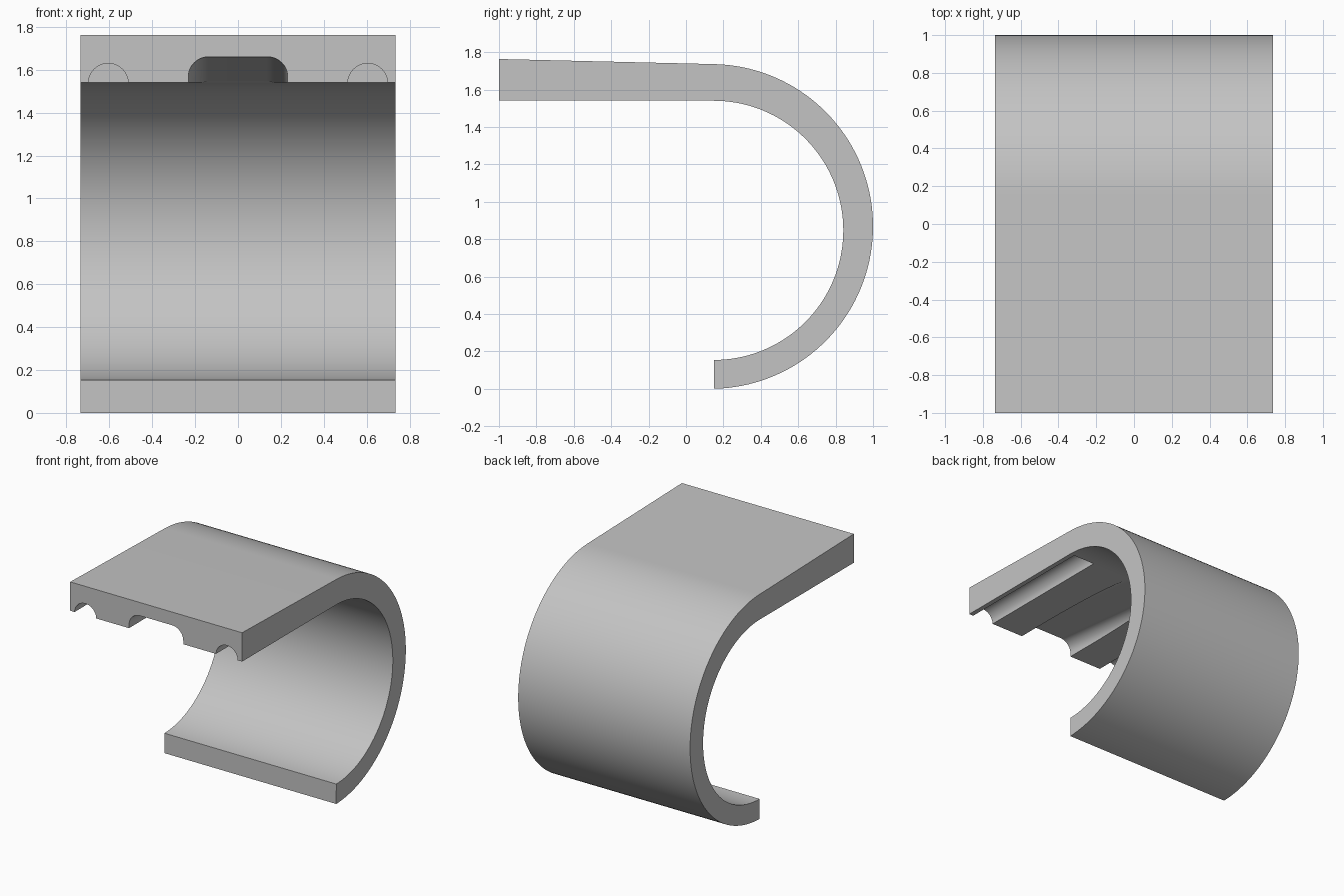
import bpy
import bmesh
from math import sin, cos, pi, radians

cube = bpy.data.objects.get("Cube")
if cube:
    bpy.data.objects.remove(cube, do_unlink=True)

grey = bpy.data.materials.new("light_grey")
grey.use_nodes = True
colour = (0.55, 0.55, 0.55, 1)
grey.diffuse_color = colour
grey.node_tree.nodes["Principled BSDF"].inputs["Base Color"].default_value = colour


def arc(cx, cy, r, start, end, steps):
    """Points on a circular arc, angles in degrees."""
    angles = [radians(start + (end - start) * i / steps) for i in range(steps + 1)]
    return [(cx + r * cos(a), cy + r * sin(a)) for a in angles]


def prism(name, outline, shift):
    """Solid made by sweeping a closed outline along a straight vector."""
    bm = bmesh.new()
    face = bm.faces.new([bm.verts.new(p) for p in outline])
    swept = bmesh.ops.extrude_face_region(bm, geom=[face])["geom"]
    verts = [v for v in swept if isinstance(v, bmesh.types.BMVert)]
    bmesh.ops.translate(bm, verts=verts, vec=shift)
    bmesh.ops.recalc_face_normals(bm, faces=bm.faces)
    mesh = bpy.data.meshes.new(name)
    bm.to_mesh(mesh)
    bm.free()
    mesh.materials.append(grey)
    obj = bpy.data.objects.new(name, mesh)
    bpy.context.collection.objects.link(obj)
    return obj


# Hook-shaped body: flat plate flowing into a curved band
HALF = 0.735
UNDER = 1.54
END = 0.15
outer = arc(0.132, 0.868, 0.868, -88.8, 88.7, 72)
inner = arc(0.148, 0.847, 0.693, 90, -89.8, 72)
section = [(-1, 1.763), (-1, UNDER)] + inner + outer
body = prism("hook_body", [(-HALF, y, z) for y, z in section], (2 * HALF, 0, 0))

# Round grooves under the plate, one near each side
cutters = []
for side, x in (("right", -0.605), ("left", 0.605)):
    ring = arc(x, UNDER - 0.003, 0.093, 0, 360, 48)[:-1]
    cutters.append(prism(side + "_groove_cutter",
                         [(px, -1.1, pz) for px, pz in ring], (0, 1.1 + END, 0)))

# Wide central groove with rounded corners, ramping out towards the curve
W, R, TOP = 0.232, 0.095, 1.661
drop = (TOP - UNDER - 0.005) / (1 + END)
lead = 0.1
shape = [(-W, 1.4), (W, 1.4)]
shape += arc(W - R, TOP - R, R, 0, 90, 16) + arc(R - W, TOP - R, R, 90, 180, 16)
length = 1 + END + lead
cutters.append(prism("centre_groove_cutter",
                     [(x, -1 - lead, z + drop * lead) for x, z in shape],
                     (0, length, -drop * length)))

# Cut the grooves
bpy.ops.object.select_all(action="DESELECT")
bpy.context.view_layer.objects.active = body
body.select_set(True)
for cutter in cutters:
    mod = body.modifiers.new("groove", "BOOLEAN")
    mod.operation = "DIFFERENCE"
    mod.solver = "EXACT"
    mod.object = cutter
    cutter.hide_render = True
    bpy.ops.object.modifier_apply(modifier=mod.name)
    bpy.data.objects.remove(cutter, do_unlink=True)

bpy.ops.object.shade_smooth_by_angle(angle=radians(20))
